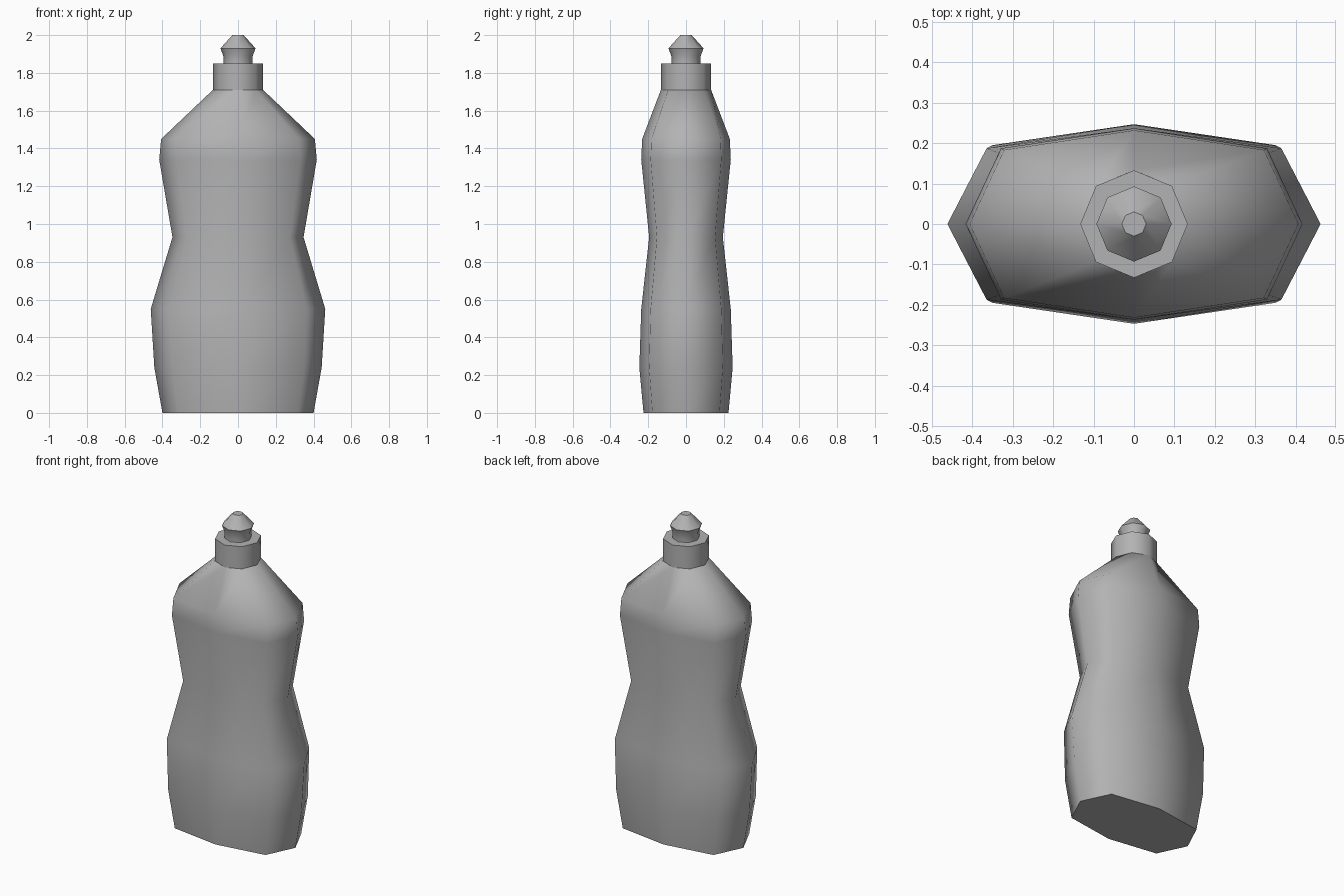
import bpy, bmesh, math

cube = bpy.data.objects.get("Cube")
if cube:
    bpy.data.objects.remove(cube, do_unlink=True)

grey = bpy.data.materials.new("plain grey")
grey.use_nodes = True
COLOUR = (0.45, 0.45, 0.45, 1)
grey.diffuse_color = COLOUR
grey.node_tree.nodes["Principled BSDF"].inputs["Base Color"].default_value = COLOUR


def loft(name, rings, sharp_angle):
    """Eight-sided loft; each ring is (z, half width, half depth, corner ratio)."""
    bm = bmesh.new()
    loops = []
    for z, a, b, k in rings:
        loop = []
        for i in range(8):
            t = i * math.pi / 4
            s = k * math.sqrt(2) if i % 2 else 1
            loop.append(bm.verts.new((a * s * math.cos(t), b * s * math.sin(t), z)))
        loops.append(loop)
    for low, high in zip(loops, loops[1:]):
        for i in range(8):
            j = (i + 1) % 8
            bm.faces.new((low[i], low[j], high[j], high[i]))
    bm.faces.new(loops[0][::-1])
    bm.faces.new(loops[-1])
    mesh = bpy.data.meshes.new(name)
    bm.to_mesh(mesh)
    bm.free()
    mesh.materials.append(grey)
    obj = bpy.data.objects.new(name, mesh)
    bpy.context.collection.objects.link(obj)
    bpy.ops.object.select_all(action="DESELECT")
    obj.select_set(True)
    bpy.context.view_layer.objects.active = obj
    bpy.ops.object.shade_smooth_by_angle(angle=math.radians(sharp_angle))
    return obj


# Waisted bottle, narrowing to a round neck
loft("bottle_body", [
    (0.00, 0.40, 0.225, 0.79),
    (0.24, 0.443, 0.247, 0.79),
    (0.55, 0.462, 0.237, 0.79),
    (0.93, 0.347, 0.195, 0.79),
    (1.34, 0.417, 0.237, 0.79),
    (1.45, 0.407, 0.232, 0.79),
    (1.71, 0.133, 0.133, 0.71),
], 65)

# Screw collar
loft("cap_collar", [(1.71, 0.133, 0.133, 0.707), (1.85, 0.133, 0.133, 0.707)], 50)

# Pull-up spout with flared lip and cone tip
loft("spout", [
    (1.85, 0.078, 0.078, 0.707),
    (1.89, 0.078, 0.078, 0.707),
    (1.93, 0.093, 0.093, 0.707),
    (2.00, 0.03, 0.03, 0.707),
], 50)
